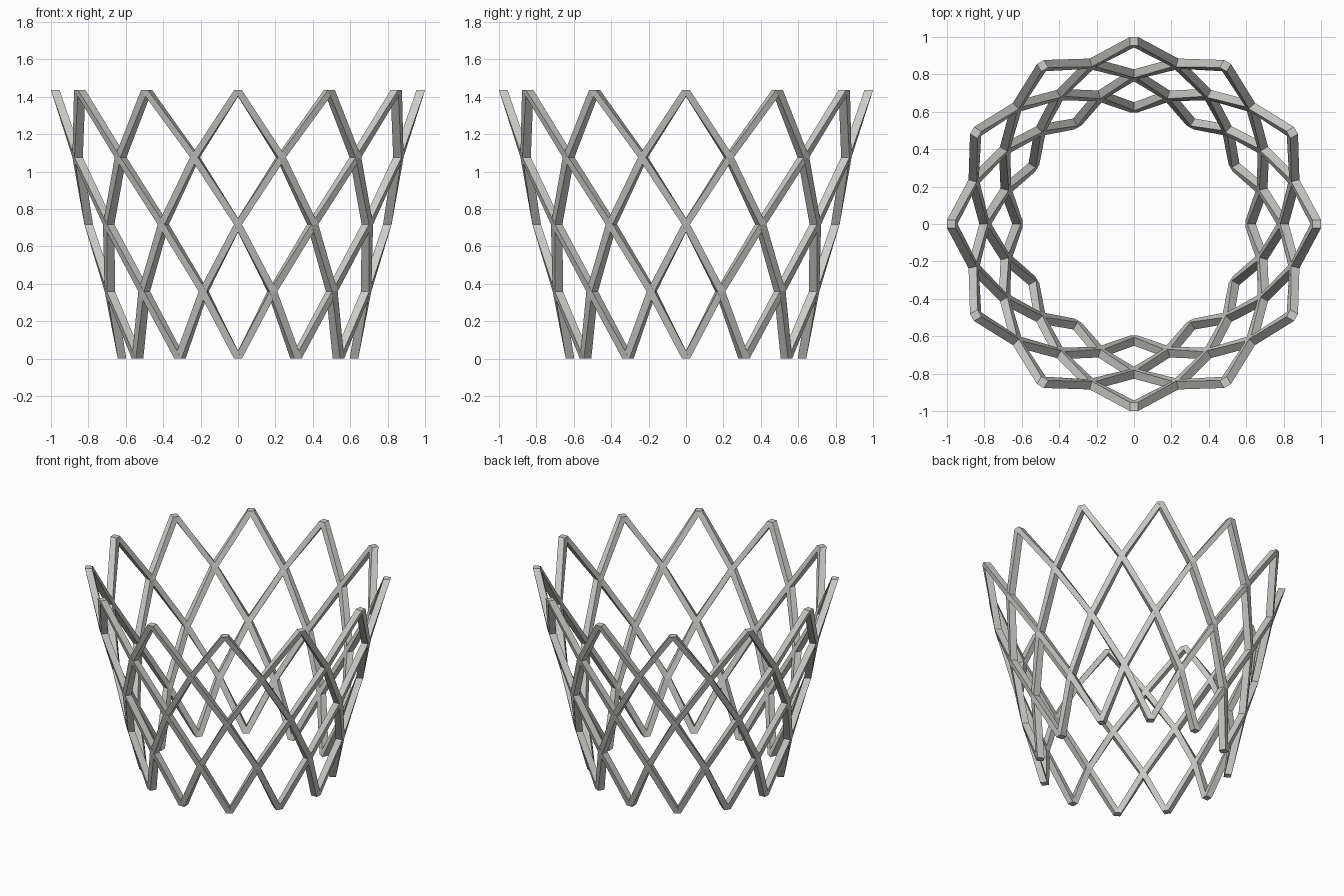
import bpy, bmesh, math
from mathutils import Vector

if "Cube" in bpy.data.objects:
    bpy.data.objects.remove(bpy.data.objects["Cube"])

N, RINGS = 12, 5                 # nodes per ring, ring count
R0, R1, H = 0.62, 0.977, 1.435   # bottom radius, top radius, height
TANG, RAD = 0.043, 0.046         # strut width and radial depth

steel = bpy.data.materials.new("brushed_steel_grey")
steel.diffuse_color = (0.60, 0.60, 0.57, 1)
steel.use_nodes = True
steel.node_tree.nodes["Principled BSDF"].inputs["Base Color"].default_value = steel.diffuse_color


def section(ring, k):
    """Horizontal rectangular strut section at a lattice node."""
    t = ring / (RINGS - 1)
    a = math.radians(-90) + (k + 0.5 * (ring % 2)) * 2 * math.pi / N
    out = Vector((math.cos(a), math.sin(a), 0))
    side = Vector((-math.sin(a), math.cos(a), 0))
    c = out * (R0 + (R1 - R0) * t) + Vector((0, 0, H * t))
    return [c + out * (i * RAD / 2) + side * (j * TANG / 2)
            for i, j in ((1, -1), (1, 1), (-1, 1), (-1, -1))]


def strut_row(name, ring):
    """Zigzag band of struts joining one ring to the next."""
    bm = bmesh.new()
    for k in range(N):
        for step in (0, 1):
            # the half-step offset alternates between rings
            k2 = k + step - (1 if ring % 2 == 0 else 0)
            lo = [bm.verts.new(p) for p in section(ring, k)]
            hi = [bm.verts.new(p) for p in section(ring + 1, k2)]
            for i in range(4):
                j = (i + 1) % 4
                bm.faces.new((lo[i], lo[j], hi[j], hi[i]))
            bm.faces.new(lo[::-1])
            bm.faces.new(hi)
    bmesh.ops.recalc_face_normals(bm, faces=bm.faces)
    me = bpy.data.meshes.new(name)
    bm.to_mesh(me)
    bm.free()
    me.materials.append(steel)
    bpy.context.collection.objects.link(bpy.data.objects.new(name, me))


# Flared lattice, bottom to top
for r, label in enumerate(("bottom", "lower", "upper", "top")):
    strut_row(label + "_strut_row", r)
